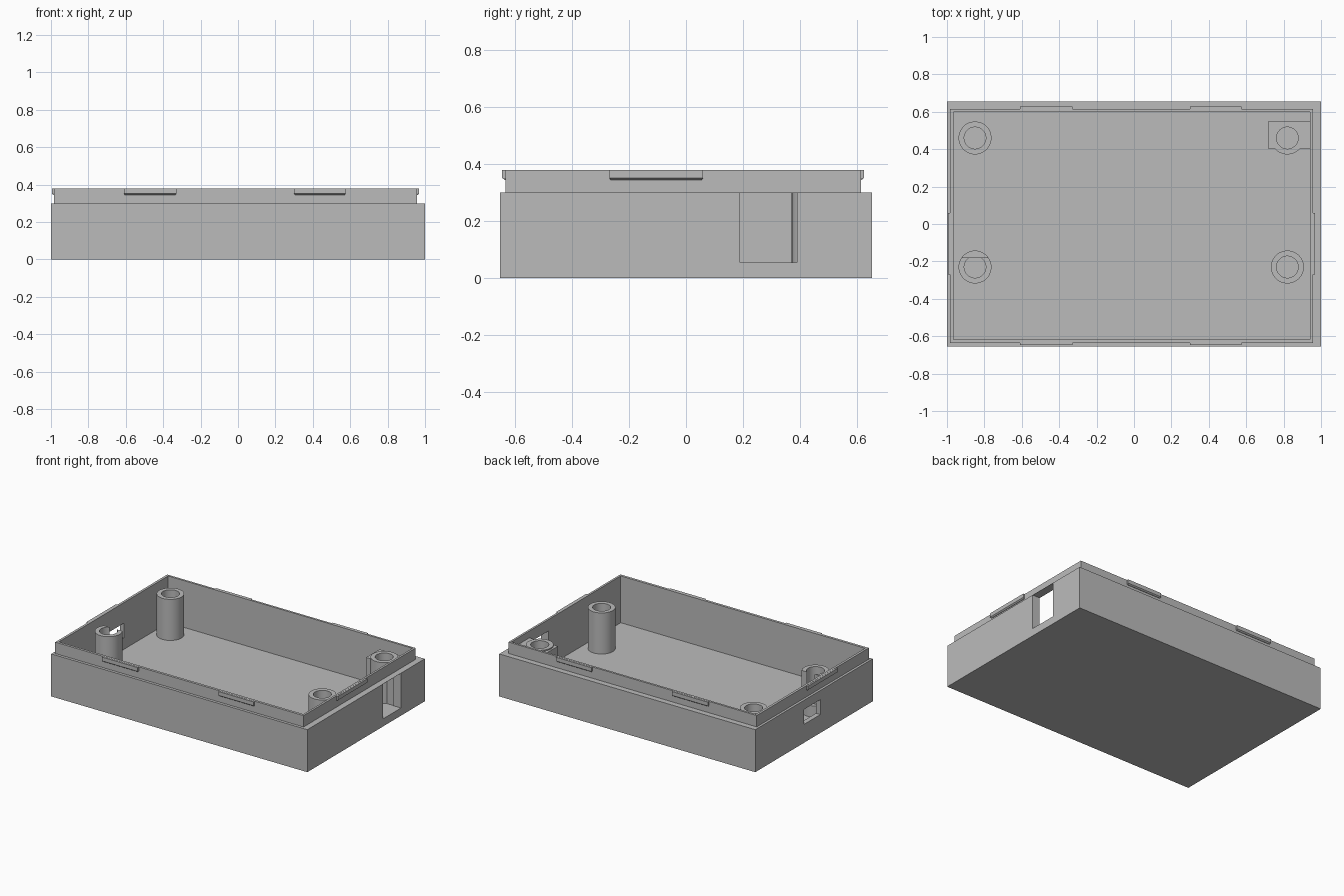
import bpy, bmesh

cube = bpy.data.objects.get("Cube")
if cube:
    bpy.data.objects.remove(cube, do_unlink=True)

grey = bpy.data.materials.new("plain grey plastic")
grey.use_nodes = True
grey.diffuse_color = (0.5, 0.5, 0.5, 1)
grey.node_tree.nodes["Principled BSDF"].inputs["Base Color"].default_value = (0.5, 0.5, 0.5, 1)


def finish(bm, name):
    bmesh.ops.recalc_face_normals(bm, faces=bm.faces)
    mesh = bpy.data.meshes.new(name)
    bm.to_mesh(mesh)
    bm.free()
    mesh.materials.append(grey)
    obj = bpy.data.objects.new(name, mesh)
    bpy.context.collection.objects.link(obj)
    return obj


def rect_loft(name, loops):
    """Skin a chain of rectangles (x0, x1, y0, y1, z) and cap both ends."""
    bm = bmesh.new()
    rings = [[bm.verts.new((x, y, z)) for x, y in ((x0, y0), (x1, y0), (x1, y1), (x0, y1))]
             for x0, x1, y0, y1, z in loops]
    for a, b in zip(rings, rings[1:]):
        for i in range(4):
            j = (i + 1) % 4
            bm.faces.new((a[i], a[j], b[j], b[i]))
    bm.faces.new(rings[0])
    bm.faces.new(rings[-1])
    return finish(bm, name)


def box(name, x0, x1, y0, y1, z0, z1):
    return rect_loft(name, [(x0, x1, y0, y1, z0), (x0, x1, y0, y1, z1)])


def cylinder(name, x, y, r, z0, z1):
    bm = bmesh.new()
    bmesh.ops.create_cone(bm, cap_ends=True, segments=48, radius1=r, radius2=r, depth=z1 - z0)
    bmesh.ops.translate(bm, verts=bm.verts, vec=(x, y, (z0 + z1) / 2))
    return finish(bm, name)


def combine(obj, tool, operation="DIFFERENCE"):
    """Apply a boolean and remove the helper."""
    mod = obj.modifiers.new("boolean", "BOOLEAN")
    mod.operation = operation
    mod.solver = "EXACT"
    mod.object = tool
    bpy.ops.object.select_all(action="DESELECT")
    bpy.context.view_layer.objects.active = obj
    obj.select_set(True)
    bpy.ops.object.modifier_apply(modifier=mod.name)
    bpy.data.objects.remove(tool, do_unlink=True)


# Open tray: outer walls, shoulder, raised lip, cavity and floor
FLOOR, SHOULDER, TOP = 0.05, 0.3, 0.38
outer = (-1, 1, -0.655, 0.655)
lip = (-0.983, 0.957, -0.635, 0.615)
inner = (-0.966, 0.942, -0.617, 0.6)
tray = rect_loft("case_tray", [outer + (0,), outer + (SHOULDER,), lip + (SHOULDER,),
                               lip + (TOP,), inner + (TOP,), inner + (FLOOR,)])

# Wall openings: tall one on +x, small one on -x
combine(tray, box("tall_cutter", 0.92, 1.1, 0.19, 0.39, 0.054, 0.299))
combine(tray, box("small_cutter", -1.1, -0.94, -0.07, 0.11, 0.13, 0.235))

# Screw posts with blind bores
posts = {"back_right_post": (-0.85, 0.46), "front_right_post": (-0.85, -0.23),
         "back_left_post": (0.82, 0.46), "front_left_post": (0.82, -0.23)}
for name, (x, y) in posts.items():
    post = cylinder(name, x, y, 0.088, FLOOR - 0.01, 0.34)
    if name == "back_left_post":
        # Square block tying this post to the wall
        combine(post, box("block", 0.72, 0.95, 0.4, 0.55, FLOOR - 0.01, 0.332), "UNION")
    combine(post, cylinder("bore", x, y, 0.058, 0.15, 0.5))
    if name == "front_right_post":
        # Clearance notch facing the small opening
        combine(post, box("notch", x - 0.15, x + 0.15, y + 0.05, y + 0.2, 0.13, 0.5))
    bpy.ops.object.shade_smooth_by_angle(angle=0.6)


# Snap ridges around the lip, with chamfered undersides
def ridge(name, start, end, axis, edge, sign):
    loops = []
    for z, out in ((0.345, 0.003), (0.352, 0.012), (0.379, 0.012)):
        span = (start + 0.006 - out / 2, end - 0.006 + out / 2)
        depth = tuple(sorted((edge - sign * 0.008, edge + sign * out)))
        loops.append((span + depth if axis == "x" else depth + span) + (z,))
    rect_loft(name, loops)


for side, edge, sign in (("front", lip[2], -1), ("back", lip[3], 1)):
    ridge(side + "_right_snap_ridge", -0.61, -0.33, "x", edge, sign)
    ridge(side + "_left_snap_ridge", 0.3, 0.575, "x", edge, sign)
for side, edge, sign in (("right", lip[0], -1), ("left", lip[1], 1)):
    ridge(side + "_snap_ridge", -0.27, 0.06, "y", edge, sign)
